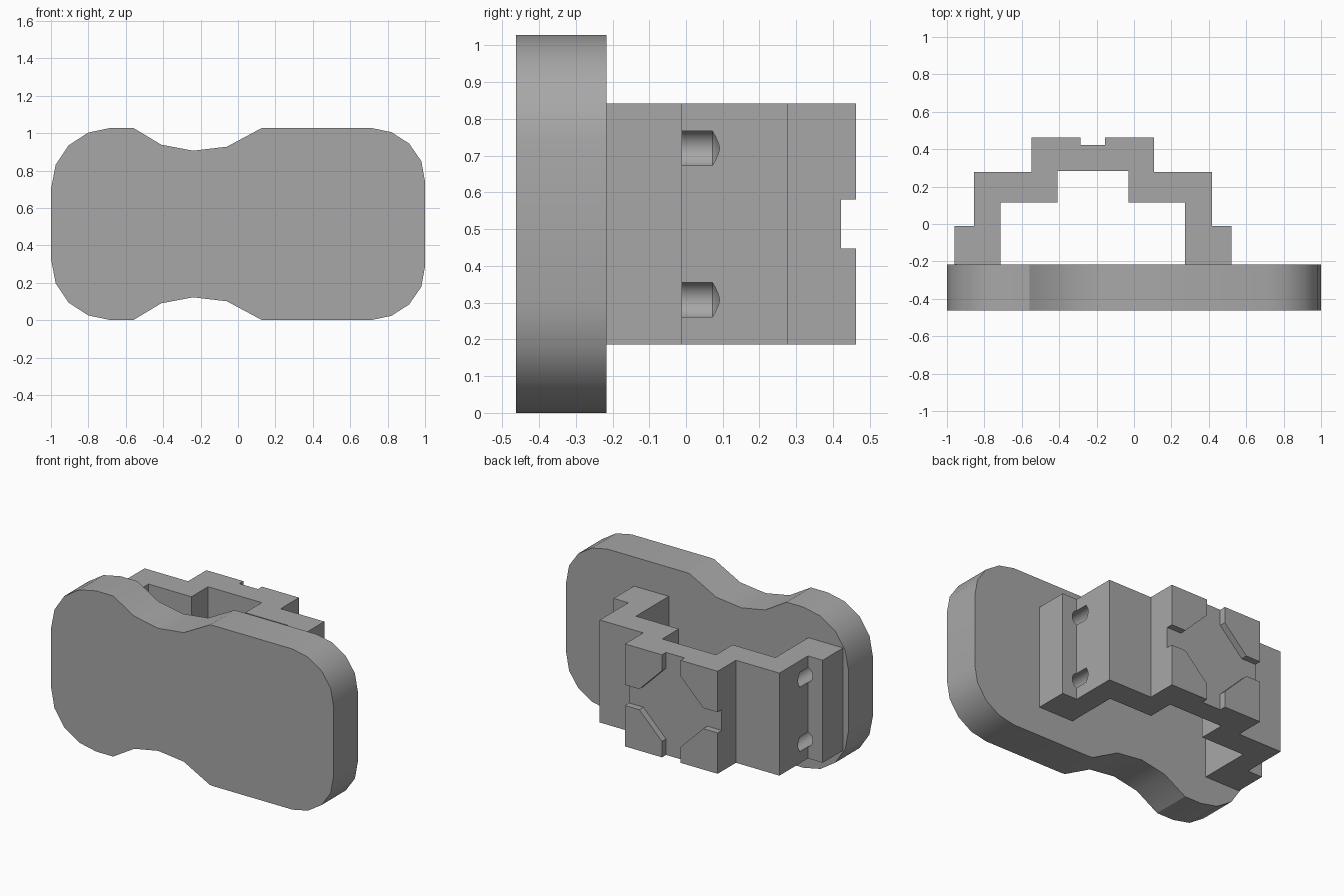
import bpy, bmesh, math
from mathutils import Vector

if "Cube" in bpy.data.objects:
    bpy.data.objects.remove(bpy.data.objects["Cube"])

CX, CZ = -0.22, 0.514    # bracket centre line, mid height
HT = 0.328               # half height of bracket


def make_object(name, bm):
    bmesh.ops.recalc_face_normals(bm, faces=bm.faces[:])
    mesh = bpy.data.meshes.new(name)
    bm.to_mesh(mesh)
    bm.free()
    ob = bpy.data.objects.new(name, mesh)
    bpy.context.collection.objects.link(ob)
    ob.data.materials.append(grey)
    return ob


def prism(name, points, direction):
    """Extrude a closed outline of 3D points along a direction."""
    bm = bmesh.new()
    face = bm.faces.new([bm.verts.new(p) for p in points])
    new = bmesh.ops.extrude_face_region(bm, geom=[face], use_keep_orig=True)["geom"]
    verts = [g for g in new if isinstance(g, bmesh.types.BMVert)]
    bmesh.ops.translate(bm, vec=Vector(direction), verts=verts)
    return make_object(name, bm)


def cut(target, cutter):
    mod = target.modifiers.new(cutter.name, "BOOLEAN")
    mod.operation = "DIFFERENCE"
    mod.solver = "EXACT"
    mod.object = cutter
    cutter.hide_render = True
    cutter.hide_set(True)


grey = bpy.data.materials.new("dark_grey")
grey.diffuse_color = (0.39, 0.39, 0.39, 1)
grey.use_nodes = True
grey.node_tree.nodes["Principled BSDF"].inputs["Base Color"].default_value = grey.diffuse_color

# Waisted front plate: upper outline mirrored about mid height
upper = [(-1, 0.70), (-0.975, 0.83), (-0.905, 0.935), (-0.80, 1.003),
         (-0.68, 1.028), (-0.56, 1.028), (-0.41, 0.938), (-0.24, 0.906),
         (-0.06, 0.927), (0.125, 1.026), (0.15, 1.028), (0.71, 1.028),
         (0.82, 1.005), (0.915, 0.944), (0.98, 0.85), (1, 0.74)]
outline = upper + [(x, 2 * CZ - z) for x, z in reversed(upper)]
plate = prism("front_plate", [(x, -0.463, z) for x, z in outline], (0, 0.246, 0))

# Stepped bracket: half section mirrored about its centre line
half = [(0.328, 0.463), (0.328, 0.278), (0.636, 0.278), (0.636, -0.011),
        (0.74, -0.011), (0.74, -0.217), (0.494, -0.217), (0.494, 0.115),
        (0.19, 0.115), (0.19, 0.283)]
section = half + [(-x, y) for x, y in reversed(half)]
bracket = prism("stepped_bracket",
                [(CX + x, y, CZ - HT) for x, y in section], (0, 0, 2 * HT))

# Crossed slots with a central octagon, cut into the back face
recess = []
for i in range(4):
    c, s = round(math.cos(i * math.pi / 2)), round(math.sin(i * math.pi / 2))
    for u, v in [(0.40, -0.066), (0.40, 0.066), (0.226, 0.066), (0.066, 0.226)]:
        recess.append((c * u - s * v, s * u + c * v))
slots = prism("slot_cutter", [(CX + u, 0.422, CZ + v) for u, v in recess], (0, 0.1, 0))
cut(bracket, slots)

# Four drilled screw holes with conical tips, breaking through the side walls
bm = bmesh.new()
R, N = 0.051, 24
for side in (-1, 1):
    for dz in (-0.206, 0.206):
        x, z = CX + side * 0.618, CZ + dz
        rings = []
        for y in (-0.25, 0.072):
            rings.append([bm.verts.new((x + R * math.cos(2 * math.pi * k / N), y,
                                        z + R * math.sin(2 * math.pi * k / N)))
                          for k in range(N)])
        tip = bm.verts.new((x, 0.101, z))
        bm.faces.new(rings[0])
        for k in range(N):
            j = (k + 1) % N
            bm.faces.new((rings[0][k], rings[0][j], rings[1][j], rings[1][k]))
            bm.faces.new((rings[1][k], rings[1][j], tip))
# smooth drill walls
for f in bm.faces:
    f.smooth = len(f.verts) < N
drills = make_object("drill_cutter", bm)
cut(bracket, drills)

# Smooth shading with sharp edges kept, after the cuts are applied
for ob in (plate, bracket):
    bpy.ops.object.select_all(action="DESELECT")
    ob.select_set(True)
    bpy.context.view_layer.objects.active = ob
    for mod in list(ob.modifiers):
        bpy.ops.object.modifier_apply(modifier=mod.name)
    bpy.ops.object.shade_smooth_by_angle(angle=math.radians(30))
